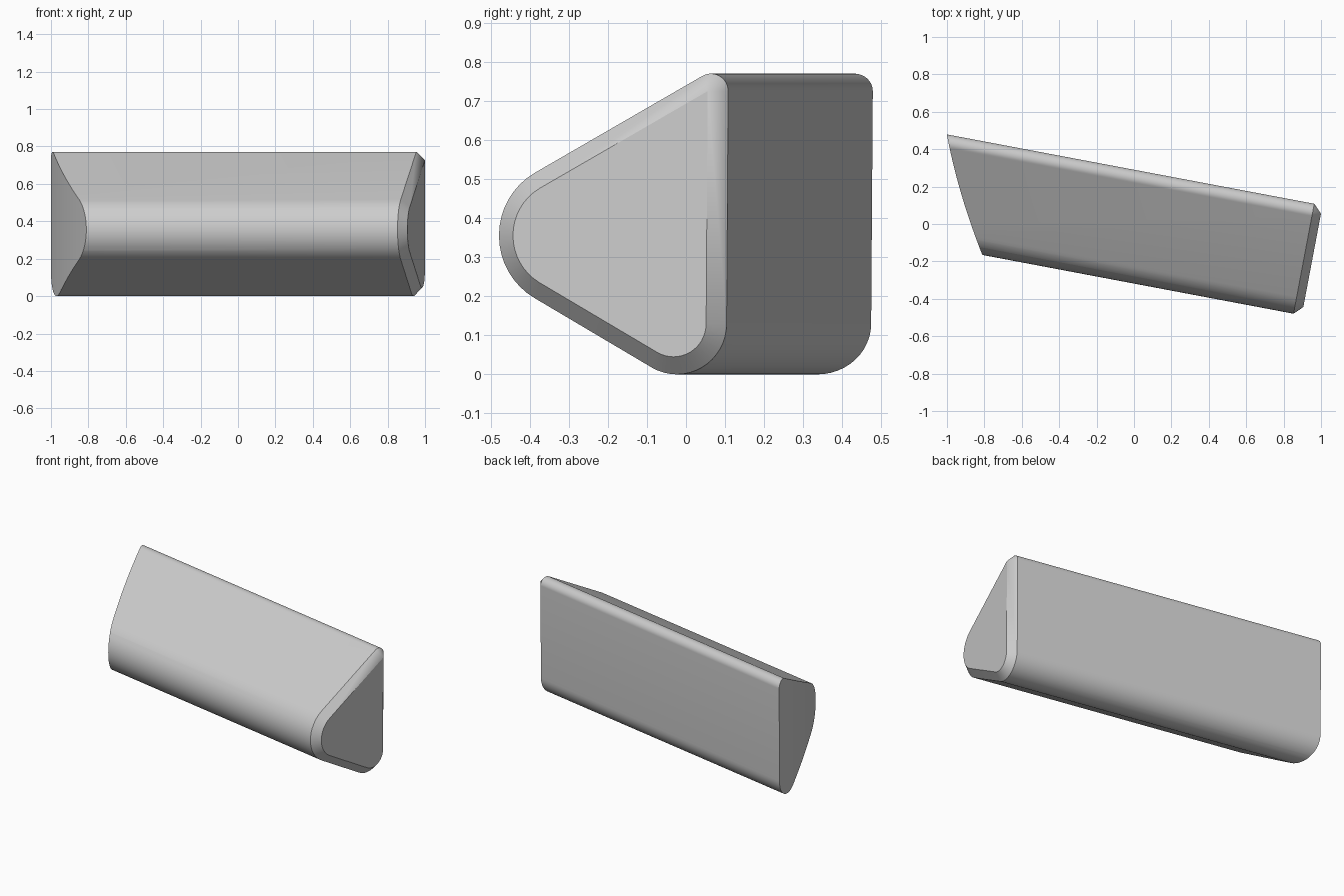
import bpy, bmesh, math
from mathutils import Matrix, Vector

cube = bpy.data.objects.get("Cube")
if cube:
    bpy.data.objects.remove(cube)

CHAMFER = 0.045
CAP_U = 0.972                   # chamfered end, along the bar
LEFT_BACK, LEFT_FRONT = -1.072, -0.766
V_FRONT, V_BACK = -0.313, 0.285
BOW = 0.018                     # bulge of the slanted end
STEPS = 16

# Rounded corners of the cross-section: centre v, centre z, radius, start angle
CORNERS = [(V_BACK - 0.045, 0.726, 0.045, 0),
           (V_FRONT + 0.185, 0.356, 0.185, 120),
           (V_BACK - 0.134, 0.13, 0.13, 240)]


def ring(bm, u, inset):
    """One loop of the rounded triangle, shrunk evenly by inset."""
    loop = []
    for v, z, r, start in CORNERS:
        for i in range(STEPS + 1):
            a = math.radians(start + 120 * i / STEPS)
            loop.append(bm.verts.new((u, v + (r - inset) * math.cos(a),
                                      z + (r - inset) * math.sin(a))))
    return loop


def left_end(v):
    t = (v - V_FRONT) / (V_BACK - V_FRONT)
    return LEFT_FRONT + (LEFT_BACK - LEFT_FRONT) * t - 4 * BOW * t * (1 - t)


# Bar with a chamfered right end
bm = bmesh.new()
far = -1.5
loops = [ring(bm, far, 0), ring(bm, CAP_U - CHAMFER, 0), ring(bm, CAP_U, CHAMFER)]
for a, b in zip(loops, loops[1:]):
    n = len(a)
    for i in range(n):
        j = (i + 1) % n
        bm.faces.new((a[i], a[j], b[j], b[i]))
bm.faces.new(loops[-1])
slant = bm.faces.new(reversed(loops[0]))
bmesh.ops.remove_doubles(bm, verts=bm.verts[:], dist=0.0001)

# Split the slanted end into vertical strips and bend it into its bowed shape
CUTS = 16
for k in range(1, CUTS):
    v = V_FRONT + (V_BACK - V_FRONT) * k / CUTS + 0.0007
    end = [f for f in bm.faces if all(p.co.x < far + 0.01 for p in f.verts)]
    edges = {e for f in end for e in f.edges}
    verts = {p for f in end for p in f.verts}
    bmesh.ops.bisect_plane(bm, geom=end + list(edges) + list(verts), dist=0.00001,
                           plane_co=Vector((0, v, 0)), plane_no=Vector((0, 1, 0)))
for p in bm.verts:
    if p.co.x < far + 0.01:
        p.co.x = left_end(p.co.y)

# Turn the bar to its angle on the ground
bmesh.ops.rotate(bm, verts=bm.verts[:], cent=(0, 0, 0),
                 matrix=Matrix.Rotation(math.radians(-10.69), 3, 'Z'))
bmesh.ops.recalc_face_normals(bm, faces=bm.faces[:])
mesh = bpy.data.meshes.new("wedge_bar")
bm.to_mesh(mesh)
bm.free()
bar = bpy.data.objects.new("wedge_bar", mesh)
bpy.context.collection.objects.link(bar)

# Plain grey material
grey = bpy.data.materials.new("light grey")
grey.use_nodes = True
grey.diffuse_color = (0.6, 0.6, 0.6, 1)
grey.node_tree.nodes["Principled BSDF"].inputs["Base Color"].default_value = (0.6, 0.6, 0.6, 1)
mesh.materials.append(grey)

bpy.ops.object.select_all(action='DESELECT')
bar.select_set(True)
bpy.context.view_layer.objects.active = bar
bpy.ops.object.shade_smooth_by_angle(angle=math.radians(30))
